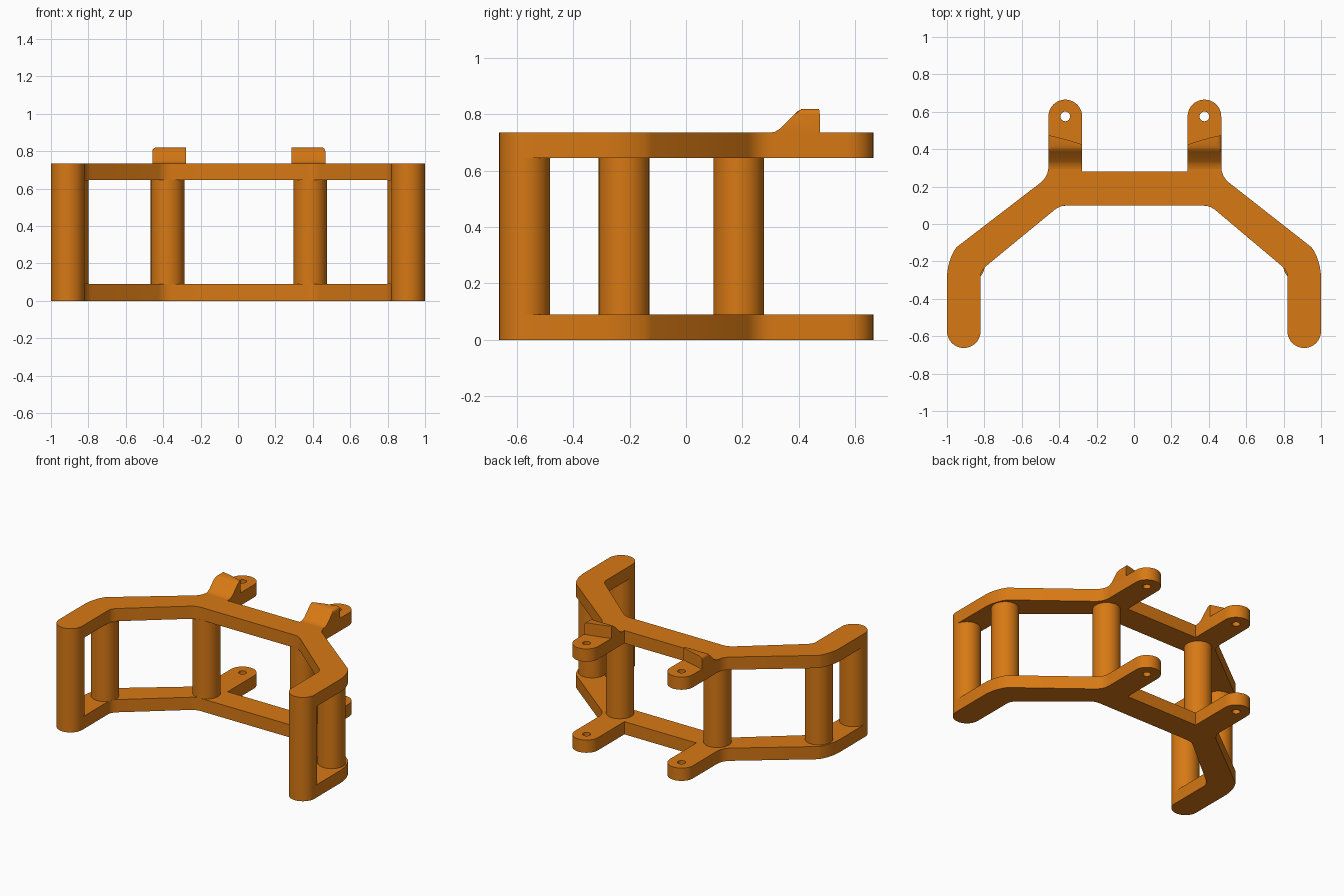
import bpy, bmesh, math

if "Cube" in bpy.data.objects:
    bpy.data.objects.remove(bpy.data.objects["Cube"])

TH, TOP = 0.09, 0.735      # plate thickness, height of the top plate surface
R = 0.09                   # arm half width and pillar radius
SHIFT = 0.0045             # the rear lugs sit slightly off centre

orange = bpy.data.materials.new("orange plastic")
orange.diffuse_color = (0.68, 0.19, 0.007, 1)
orange.use_nodes = True
orange.node_tree.nodes["Principled BSDF"].inputs["Base Color"].default_value = orange.diffuse_color


def finish(name, bm):
    bmesh.ops.remove_doubles(bm, verts=bm.verts, dist=1e-5)
    bmesh.ops.recalc_face_normals(bm, faces=bm.faces)
    mesh = bpy.data.meshes.new(name)
    bm.to_mesh(mesh)
    bm.free()
    mesh.materials.append(orange)
    ob = bpy.data.objects.new(name, mesh)
    bpy.context.collection.objects.link(ob)
    bpy.ops.object.select_all(action='DESELECT')
    ob.select_set(True)
    bpy.context.view_layer.objects.active = ob
    bpy.ops.object.shade_smooth_by_angle(angle=math.radians(30))
    return ob


def bend(a, c, b, n=8):
    """Rounded corner from a to b, pulled towards c."""
    return [tuple((1 - t) ** 2 * a[i] + 2 * t * (1 - t) * c[i] + t * t * b[i] for i in (0, 1))
            for t in (k / n for k in range(n + 1))]


def arc(cx, cy, r, a0, a1, n=20):
    return [(cx + r * math.cos(math.radians(a0 + (a1 - a0) * k / n)),
             cy + r * math.sin(math.radians(a0 + (a1 - a0) * k / n))) for k in range(n + 1)]


# Right half of the plate outline, from the rear middle around to the front middle
half = [(0.282, 0.28)]
half += arc(0.372, 0.575, R, 180, 0)                                  # rear lug
half += bend((0.462, 0.31), (0.462, 0.255), (0.505, 0.22))
half += bend((0.95, -0.125), (0.995, -0.19), (1.0, -0.28))            # elbow
half += arc(0.91, -0.573, R, 0, -180)                                 # arm end
half += bend((0.82, -0.28), (0.82, -0.247), (0.78, -0.216))
half += bend((0.43, 0.075), (0.40, 0.099), (0.36, 0.099))


def place(points, s):
    return [(s * x + (SHIFT if x < 0.6 else 0), y) for x, y in points]


outline = place(half, 1) + place(half, -1)[::-1]
holes = [place(arc(0.372, 0.575, 0.026, 0, 345, 23), s) for s in (1, -1)]


def plate(name, z):
    cu = bpy.data.curves.new(name + "_profile", 'CURVE')
    cu.dimensions, cu.fill_mode, cu.extrude = '2D', 'BOTH', TH / 2
    for loop in [outline] + holes:
        sp = cu.splines.new('POLY')
        sp.points.add(len(loop) - 1)
        for p, (x, y) in zip(sp.points, loop):
            p.co = (x, y, 0, 1)
        sp.use_cyclic_u = True
    tmp = bpy.data.objects.new(name + "_profile", cu)
    bpy.context.collection.objects.link(tmp)
    bpy.context.view_layer.update()
    mesh = bpy.data.meshes.new_from_object(
        tmp.evaluated_get(bpy.context.evaluated_depsgraph_get()))
    bm = bmesh.new()
    bm.from_mesh(mesh)
    bmesh.ops.translate(bm, verts=bm.verts, vec=(0, 0, z + TH / 2))
    bpy.data.objects.remove(tmp)
    bpy.data.meshes.remove(mesh)
    finish(name, bm)


plate("bottom_plate", 0)
plate("top_plate", TOP - TH)


# Round pillars between the plates
def pillar(name, x, y):
    bm = bmesh.new()
    bmesh.ops.create_cone(bm, cap_ends=True, segments=40, radius1=R, radius2=R,
                          depth=TOP - 2 * TH)
    bmesh.ops.translate(bm, verts=bm.verts, vec=(x, y, TOP / 2))
    finish(name, bm)


for s, side in ((1, "right"), (-1, "left")):
    pillar(side + "_end_pillar", s * 0.91, -0.573)
    pillar(side + "_elbow_pillar", s * 0.888, -0.22)
    pillar(side + "_rear_pillar", s * 0.381 + SHIFT, 0.187)


# Ramp stops on the top lugs: rear face slants, outer top edge is rounded
def ramp(name, s):
    slope = [(0.295, TOP), (0.315, 0.738), (0.335, 0.75), (0.385, 0.80),
             (0.397, 0.812), (0.412, 0.82)]
    xs = [0.282 + 0.16 * k / 6 for k in range(7)]
    xs += [0.442 + 0.02 * math.sin(math.radians(a)) for a in (22, 45, 67, 90)]
    bm = bmesh.new()
    rows = []
    for x in xs:
        t = (x - 0.282) / 0.18
        back = 0.425 + 0.05 * t + 0.012 * t * (1 - t)
        drop = max(0, x - 0.442)
        top = 0.80 + math.sqrt(max(0, 0.02 ** 2 - drop ** 2))
        prof = [(y, min(z, top)) for y, z in slope] + [(back, top), (back, TOP)]
        rows.append([bm.verts.new((s * x + SHIFT, y, z)) for y, z in prof])
    n = len(rows[0])
    for a, b in zip(rows, rows[1:]):
        for i in range(n):
            j = (i + 1) % n
            bm.faces.new((a[i], a[j], b[j], b[i]))
    bm.faces.new(rows[0])
    bm.faces.new(rows[-1])
    finish(name, bm)


ramp("right_ramp_stop", 1)
ramp("left_ramp_stop", -1)
